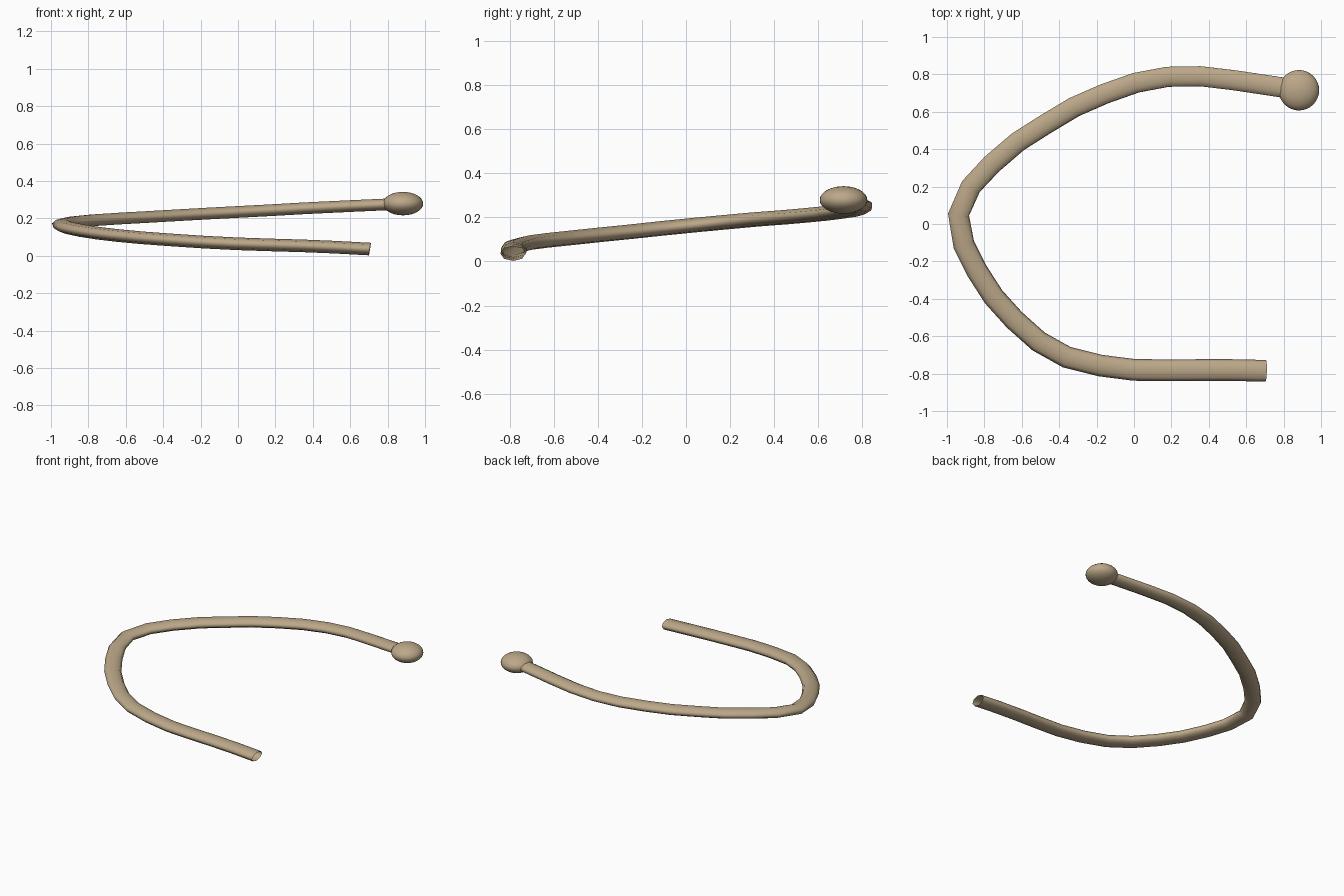
import bpy

FLAT = 0.58   # the whole piece is flattened vertically

# centre line of the bent tube, from the open end to the knob
path = [(0.705, -0.785, 0.036), (0.52, -0.781, 0.046), (0.35, -0.781, 0.053),
        (0.18, -0.782, 0.058), (0.0, -0.78, 0.064), (-0.18, -0.757, 0.073),
        (-0.36, -0.712, 0.085), (-0.51, -0.628, 0.096), (-0.64, -0.512, 0.108),
        (-0.75, -0.39, 0.121), (-0.84, -0.25, 0.135), (-0.91, -0.11, 0.15),
        (-0.938, 0.05, 0.166), (-0.872, 0.20, 0.18), (-0.76, 0.32, 0.191),
        (-0.62, 0.44, 0.20), (-0.475, 0.532, 0.208), (-0.32, 0.625, 0.217),
        (-0.16, 0.695, 0.226), (0.01, 0.755, 0.235), (0.18, 0.787, 0.244),
        (0.355, 0.79, 0.254), (0.54, 0.768, 0.263), (0.78, 0.732, 0.274),
        (0.88, 0.715, 0.279)]

tan = bpy.data.materials.new("tan")
tan.diffuse_color = (0.50, 0.39, 0.25, 1)

# bent tube, open at its free end
curve = bpy.data.curves.new("bent_tube", 'CURVE')
curve.dimensions = '3D'
curve.bevel_depth = 0.058
curve.bevel_resolution = 2
curve.use_fill_caps = False
spline = curve.splines.new('POLY')
spline.points.add(len(path) - 1)
for p, (x, y, z) in zip(spline.points, path):
    p.co = (x, y, z / FLAT, 1)
spline.use_smooth = True
tube = bpy.data.objects.new("bent_tube", curve)
tube.scale.z = FLAT
tube.data.materials.append(tan)
bpy.context.collection.objects.link(tube)

# flattened knob on the other end
bpy.ops.mesh.primitive_uv_sphere_add(segments=32, ring_count=16, radius=0.108,
                                     location=(0.882, 0.715, 0.279))
knob = bpy.context.object
knob.name = "end_knob"
knob.scale.z = FLAT
knob.data.materials.append(tan)
bpy.ops.object.shade_smooth()
